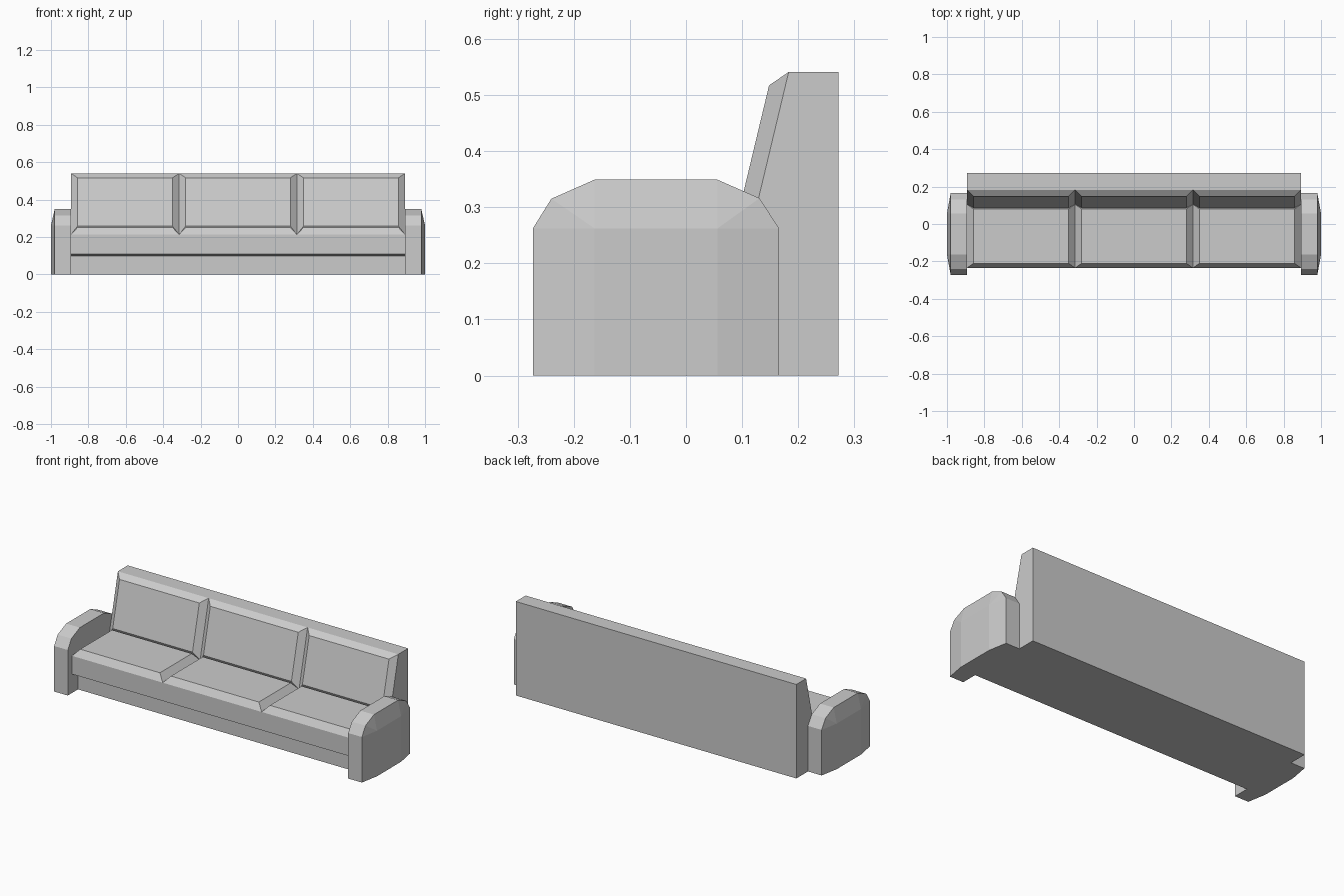
import bpy
import bmesh
from mathutils import Vector

default = bpy.data.objects.get("Cube")
if default:
    bpy.data.objects.remove(default, do_unlink=True)

GREY = (0.6, 0.6, 0.6, 1.0)
fabric = bpy.data.materials.new("grey_fabric")
fabric.use_nodes = True
fabric.diffuse_color = GREY
fabric.node_tree.nodes["Principled BSDF"].inputs["Base Color"].default_value = GREY


def add_object(name, bm):
    """Turn a bmesh into a named, flat-shaded object."""
    mesh = bpy.data.meshes.new(name)
    bm.to_mesh(mesh)
    bm.free()
    mesh.materials.append(fabric)
    obj = bpy.data.objects.new(name, mesh)
    bpy.context.collection.objects.link(obj)
    return obj


def prism(name, profile, half_width):
    """Extrude a side (y, z) profile across x."""
    bm = bmesh.new()
    face = bm.faces.new([bm.verts.new((-half_width, y, z)) for y, z in profile])
    grown = bmesh.ops.extrude_face_region(bm, geom=[face], use_keep_orig=True)
    moved = [v for v in grown["geom"] if isinstance(v, bmesh.types.BMVert)]
    bmesh.ops.translate(bm, verts=moved, vec=(2 * half_width, 0, 0))
    bmesh.ops.recalc_face_normals(bm, faces=bm.faces)
    return add_object(name, bm)


def pad(name, outer_x, inner_x, outer_line, inner_line):
    """Bevelled cushion: a raised panel with four sloping sides."""
    bm = bmesh.new()
    rings = []
    for (x0, x1), (a, b) in ((outer_x, outer_line), (inner_x, inner_line)):
        corners = [(x0, *a), (x1, *a), (x1, *b), (x0, *b)]
        rings.append([bm.verts.new(c) for c in corners])
    base, top = rings
    bm.faces.new(top)
    for i in range(4):
        j = (i + 1) % 4
        bm.faces.new((base[i], base[j], top[j], top[i]))
    return add_object(name, bm)


# Frame: recessed plinth, seat deck and sloping backrest in one section
HALF = 0.893
SEAT_FRONT, CREASE, BACK_TOP = (-0.235, 0.214), (0.105, 0.214), (0.183, 0.541)
prism("sofa_frame", [(-0.18, 0), (-0.18, 0.1), (-0.235, 0.109), SEAT_FRONT,
                     CREASE, BACK_TOP, (0.272, 0.541), (0.272, 0)], HALF)

# Three seat cushions and three back cushions
SEAM, EDGE = 0.315, 0.035
for side, x0, x1 in (("right", -HALF, -SEAM), ("middle", -SEAM, SEAM), ("left", SEAM, HALF)):
    inner = (x0 + EDGE, x1 - EDGE)
    pad(f"{side}_seat_cushion", (x0, x1), inner,
        (SEAT_FRONT, CREASE), ((-0.21, 0.252), (0.08, 0.252)))
    pad(f"{side}_back_cushion", (x0, x1), inner,
        (CREASE, BACK_TOP), ((0.086, 0.258), (0.148, 0.517)))

# Arms: chamfered side profile with a bulging outer panel
ARM = [(-0.273, 0), (-0.273, 0.262), (-0.24, 0.315), (-0.163, 0.349),
       (0.056, 0.349), (0.131, 0.316), (0.166, 0.262), (0.166, 0)]
for name, sign in (("left_arm", 1), ("right_arm", -1)):
    bm = bmesh.new()
    points = [(x, y, z) for x in (HALF, 0.98) for y, z in ARM]
    points += [(1.0, y, z) for y in (-0.163, 0.056) for z in (0, 0.262)]
    for x, y, z in points:
        bm.verts.new(Vector((sign * x, y, z)))
    bmesh.ops.convex_hull(bm, input=bm.verts)
    bmesh.ops.dissolve_limit(bm, angle_limit=0.01, verts=bm.verts, edges=bm.edges)
    bmesh.ops.recalc_face_normals(bm, faces=bm.faces)
    add_object(name, bm)
